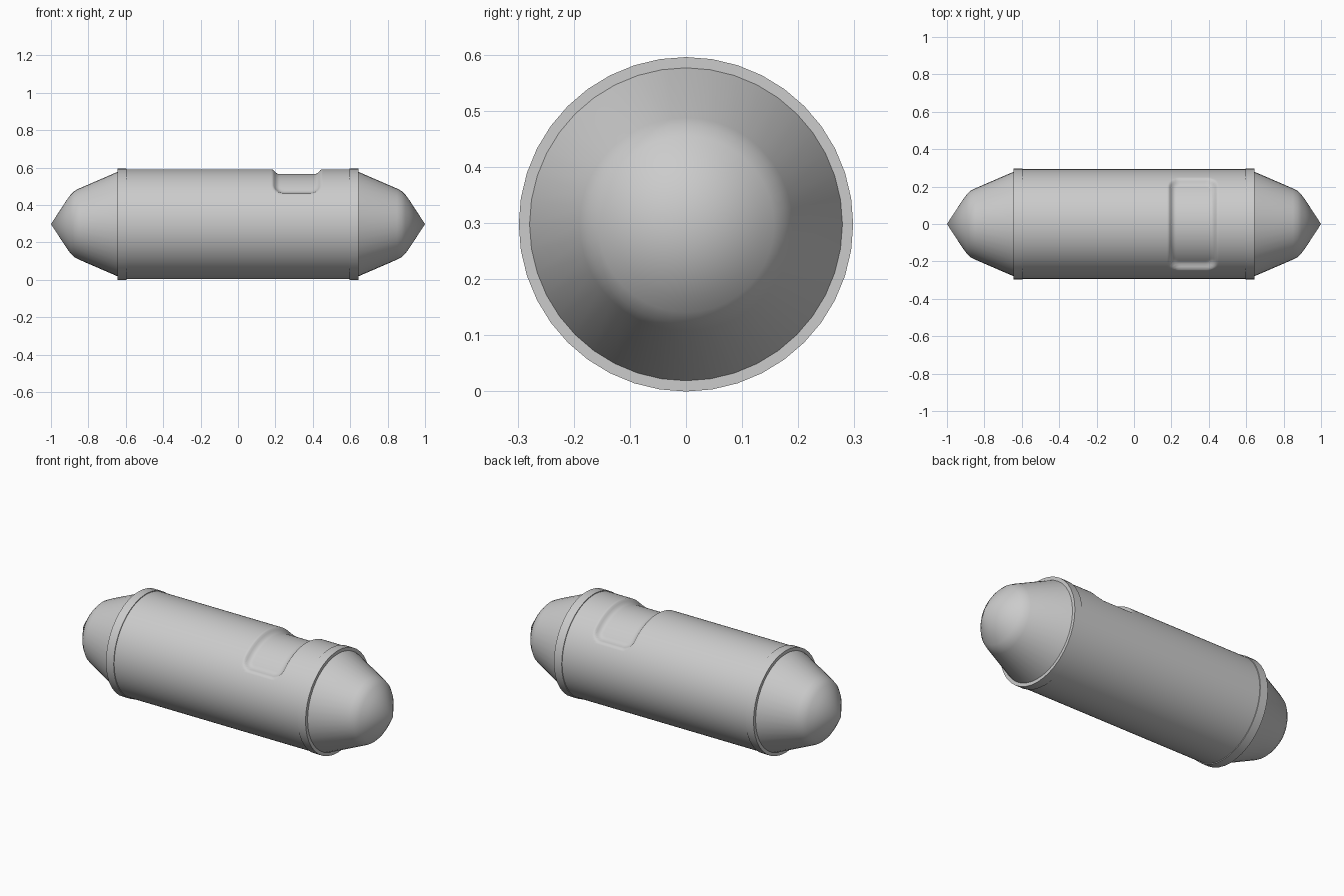
import bpy
import bmesh
from math import sin, cos, pi, tau, hypot, radians

if "Cube" in bpy.data.objects:
    bpy.data.objects.remove(bpy.data.objects["Cube"])

AXIS_Z = 0.298
BODY_R = 0.293
RIM_R = 0.298

metal = bpy.data.materials.new("plain_grey")
metal.use_nodes = True
GREY = (0.6, 0.6, 0.6, 1)
metal.diffuse_color = GREY
metal.node_tree.nodes["Principled BSDF"].inputs["Base Color"].default_value = GREY


def lathe(name, profile, sides, dent=None, sharp=30):
    """Turn (x, radius) points about the long axis; dent lowers the surface."""
    bm = bmesh.new()
    rows = []
    for x, r in profile:
        if r == 0:
            rows.append([bm.verts.new((x, 0, AXIS_Z))] * sides)
            continue
        row = []
        for i in range(sides):
            a = tau * i / sides
            rad = r - (dent(x, a) if dent else 0)
            row.append(bm.verts.new((x, rad * sin(a), AXIS_Z + rad * cos(a))))
        rows.append(row)
    for low, high in zip(rows, rows[1:]):
        for i in range(sides):
            j = (i + 1) % sides
            corners = list(dict.fromkeys((low[i], low[j], high[j], high[i])))
            bm.faces.new(corners)
    bmesh.ops.recalc_face_normals(bm, faces=bm.faces)
    mesh = bpy.data.meshes.new(name)
    bm.to_mesh(mesh)
    bm.free()
    mesh.materials.append(metal)
    obj = bpy.data.objects.new(name, mesh)
    bpy.context.collection.objects.link(obj)
    bpy.ops.object.select_all(action="DESELECT")
    bpy.context.view_layer.objects.active = obj
    obj.select_set(True)
    bpy.ops.object.shade_smooth_by_angle(angle=radians(sharp))
    return obj


def recess(x, a):
    """Depth of the rounded rectangular recess in the top of the body."""
    a = (a + pi) % tau - pi
    corner = 0.06
    dx = abs(x - 0.315) - 0.128 + corner
    dy = abs(a * BODY_R) - 0.285 + corner
    dist = hypot(max(dx, 0), max(dy, 0)) + min(max(dx, dy), 0) - corner
    t = min(max(-dist / 0.035, 0), 1)
    return 0.026 * t * (2 - t)


# Cylindrical body, with fine rows only across the recess
rows = [-0.62] + [0.17 + 0.29 * i / 44 for i in range(45)] + [0.62]
lathe("body", [(x, BODY_R) for x in rows], 160, recess, sharp=60)

# Rim band and tapered nose at each end
for side, label in ((1, "left"), (-1, "right")):
    band = [(0.595, 0.28), (0.595, RIM_R), (0.645, RIM_R), (0.645, 0.27)]
    lathe(label + "_rim", [(side * x, r) for x, r in band], 40)
    nose = [(0.64, 0.281), (0.85, 0.19), (0.875, 0.177),
            (0.895, 0.157), (0.915, 0.13), (1, 0)]
    lathe(label + "_nose", [(side * x, r) for x, r in nose], 40, sharp=60)
